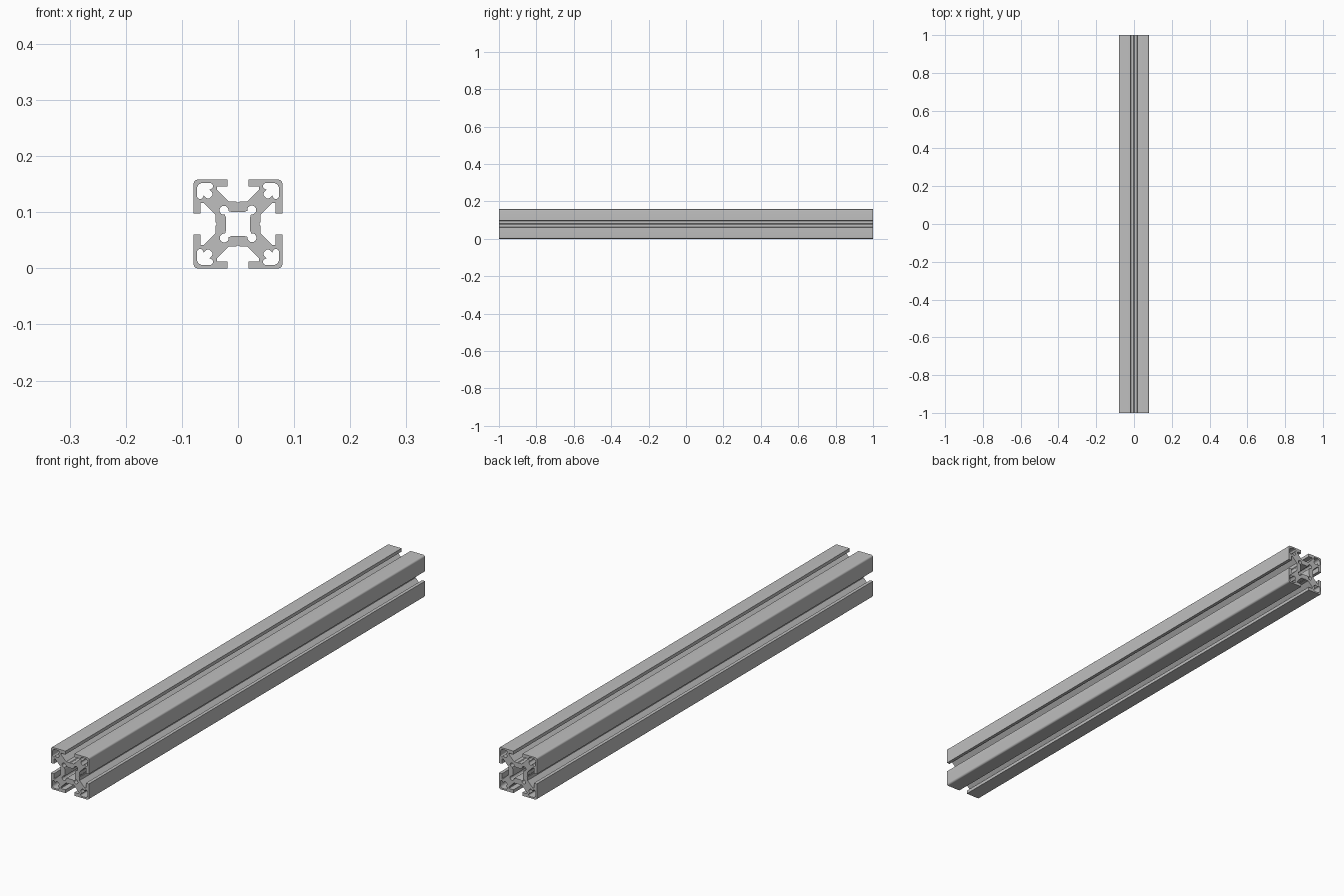
import bpy
from math import cos, sin, pi, radians

cube = bpy.data.objects.get("Cube")
if cube:
    bpy.data.objects.remove(cube, do_unlink=True)

HALF = 79      # half width of the section, in thousandths
LENGTH = 2.0


def arc(cx, cy, r, start, end, steps):
    """Points along a circular arc, angles in degrees."""
    angles = [radians(start + (end - start) * i / steps) for i in range(steps + 1)]
    return [(cx + r * cos(a), cy + r * sin(a)) for a in angles]


def mirror_diagonal(pts):
    """Continue a half outline across the 45 degree line."""
    return pts + [(y, x) for x, y in reversed(pts)]


def turn(pts, quarter):
    """Rotate points by a number of quarter turns, clockwise."""
    for _ in range(quarter):
        pts = [(y, -x) for x, y in pts]
    return pts


def four_sides(pts):
    return [p for q in range(4) for p in turn(pts, q)]


def add_loop(curve, pts):
    spline = curve.splines.new('POLY')
    spline.points.add(len(pts) - 1)
    for point, (x, y) in zip(spline.points, pts):
        point.co = (x / 1000, y / 1000, 0, 1)
    spline.use_cyclic_u = True


# Outer outline: slot floor with groove, diagonal arm, lip, rounded corner
half_outline = [(1, 38.5), (3, 40), (16, 40), (37.5, 61.5), (37.5, 66.5),
                (18.5, 66.5), (18.5, HALF)] + arc(HALF - 7, HALF - 7, 7, 90, 50, 3)
outline = four_sides(mirror_diagonal(half_outline))

# Central bore: square with a round lobe at each corner
bore_side = [(-10, 21), (10, 21)]
bore_lobe = arc(24.5, 25, 8, 190, -100, 12)
bore = four_sides(bore_side + bore_lobe)

# Corner cavity: two side lobes around a screw channel on the diagonal
half_cavity = (arc(63, 63, 10, 50, 90, 4) + arc(50, 67.5, 5.5, 90, 235, 7)
               + [(51, 61), (46.5, 56.5)] + arc(49, 53, 4, 150, 215, 3))
cavity = mirror_diagonal(half_cavity)

# Filled section extruded along its length
section = bpy.data.curves.new("slotted_beam", 'CURVE')
section.dimensions = '2D'
section.fill_mode = 'BOTH'
section.extrude = LENGTH / 2
add_loop(section, outline)
add_loop(section, bore)
for q in range(4):
    add_loop(section, turn(cavity, q))

beam = bpy.data.objects.new("slotted_beam", section)
bpy.context.collection.objects.link(beam)
beam.rotation_euler = (pi / 2, 0, 0)
beam.location = (0, 0, HALF / 1000)

bpy.ops.object.select_all(action='DESELECT')
beam.select_set(True)
bpy.context.view_layer.objects.active = beam
bpy.ops.object.convert(target='MESH')
bpy.ops.object.transform_apply(location=True, rotation=True, scale=True)

# Plain aluminium grey
grey = bpy.data.materials.new("aluminium_grey")
grey.use_nodes = True
colour = (0.52, 0.52, 0.52, 1)
grey.diffuse_color = colour
grey.node_tree.nodes["Principled BSDF"].inputs["Base Color"].default_value = colour
beam = bpy.context.view_layer.objects.active
beam.data.materials.clear()
beam.data.materials.append(grey)
bpy.ops.object.shade_smooth_by_angle(angle=radians(30))
